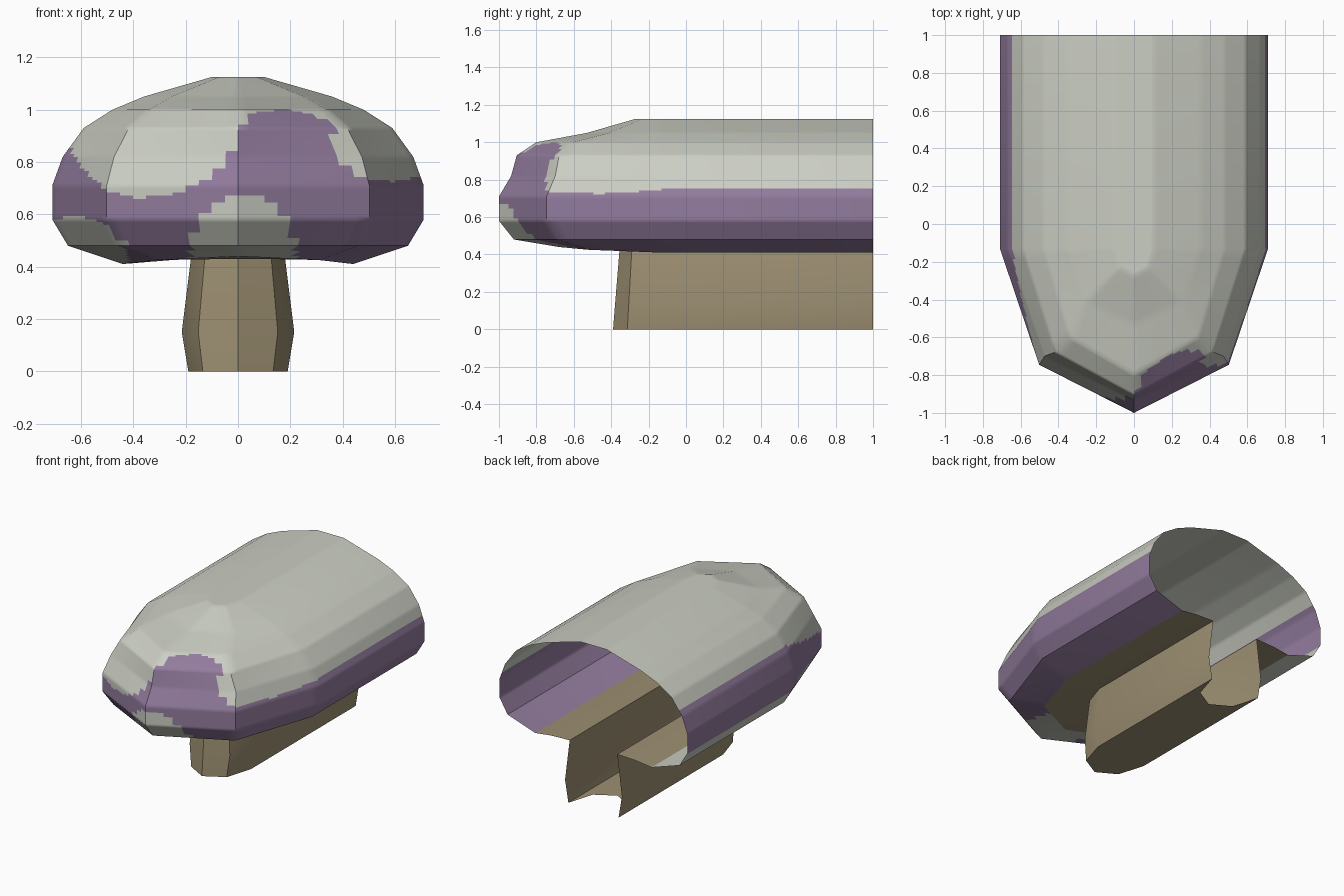
import bpy, bmesh, math

if "Cube" in bpy.data.objects:
    bpy.data.objects.remove(bpy.data.objects["Cube"])

CY = -0.13   # centre of the rounded front
BACK = 1.0   # open rear end


def material(name, rgb):
    m = bpy.data.materials.new(name)
    m.diffuse_color = (*rgb, 1)
    m.use_nodes = True
    m.node_tree.nodes["Principled BSDF"].inputs["Base Color"].default_value = m.diffuse_color
    return m


pale = material("pale_grey", (0.60, 0.62, 0.55))
purple = material("dusty_purple", (0.29, 0.20, 0.34))
tan = material("tan", (0.34, 0.28, 0.17))


def ring(sx, sz, fy, fz):
    """Half octagon round the front, with straight legs to the back."""
    pts = [(-sx, BACK, sz)]
    for k in range(5):
        a = math.pi * k / 4
        s = math.sin(a)
        pts.append((-sx * math.cos(a), CY + (fy - CY) * s, sz + (fz - sz) * s * s))
    return pts + [(sx, BACK, sz)]


def lerp(a, b, t):
    return tuple(p + (q - p) * t for p, q in zip(a, b))


def shell(name, profile, mats, n=1, rule=None, floor=False):
    """Skin the rings from top to bottom; n subdivides every facet."""
    rings = [ring(*p) for p in profile]
    bm = bmesh.new()
    for top, low in zip(rings, rings[1:]):
        for k in range(6):
            cols = n if 0 < k < 5 else 1
            for i in range(n):
                for j in range(cols):
                    def at(u, v):
                        return bm.verts.new(lerp(lerp(top[k], top[k + 1], u / cols),
                                                 lerp(low[k], low[k + 1], u / cols), v / n))
                    bm.faces.new((at(j, i), at(j, i + 1), at(j + 1, i + 1), at(j + 1, i)))
    if floor:  # underside with a scooped rear edge
        f = rings[-1][1:6]
        b = [(x, y + BACK - CY, z) for x, y, z in f]
        for k in range(4):
            bm.faces.new([bm.verts.new(p) for p in (f[k], b[k], b[k + 1], f[k + 1])])
    bmesh.ops.remove_doubles(bm, verts=bm.verts, dist=1e-4)
    if rule:
        for face in bm.faces:
            face.material_index = rule(face.calc_center_median())
    me = bpy.data.meshes.new(name)
    bm.to_mesh(me)
    bm.free()
    for m in mats:
        me.materials.append(m)
    ob = bpy.data.objects.new(name, me)
    bpy.context.collection.objects.link(ob)
    bpy.ops.object.select_all(action='DESELECT')
    ob.select_set(True)
    bpy.context.view_layer.objects.active = ob
    bpy.ops.object.shade_smooth_by_angle(angle=math.radians(40))
    return ob


# lower edge of the big pale area, as height over x
EDGE = [(-0.72, 0.865), (-0.645, 0.86), (-0.6, 0.78), (-0.5, 0.69), (-0.38, 0.66),
        (-0.25, 0.675), (-0.12, 0.73), (-0.03, 0.82), (0, 0.92), (0.05, 0.985),
        (0.17, 1.0), (0.3, 0.985), (0.36, 0.93), (0.38, 0.83), (0.43, 0.76),
        (0.5, 0.735), (0.6, 0.725), (0.72, 0.755)]


def cap_colour(c):
    for (x0, z0), (x1, z1) in zip(EDGE, EDGE[1:]):
        if x0 <= c.x <= x1 and c.z > z0 + (z1 - z0) * (c.x - x0) / (x1 - x0):
            return 0
    # two small spots at the rim
    if ((c.x - 0.02) / 0.2) ** 2 + ((c.z - 0.45) / 0.225) ** 2 < 1:
        return 0
    if ((c.x + 0.62) / 0.2) ** 2 + ((c.z - 0.42) / 0.17) ** 2 < 1:
        return 0
    return 1


# cap: side x, side z, front y, front z
shell("cap", [(0, 1.125, CY, 1.125), (0.10, 1.125, -0.27, 1.125), (0.36, 1.05, -0.53, 1.05),
              (0.48, 1.0, -0.80, 1.0), (0.59, 0.93, -0.905, 0.93), (0.67, 0.82, -0.935, 0.82),
              (0.71, 0.71, -1.0, 0.71), (0.71, 0.58, -1.0, 0.58), (0.65, 0.48, -0.92, 0.48),
              (0.44, 0.41, -0.68, 0.44)],
      [pale, purple], n=10, rule=cap_colour)

# underside of the cap
shell("cap_underside", [(0.44, 0.41, -0.68, 0.44), (0.32, 0.425, -0.5, 0.43),
                        (0.18, 0.43, -0.355, 0.43)], [tan])

# stem with its floor
shell("stem", [(0.18, 0.43, -0.355, 0.43), (0.215, 0.15, -0.378, 0.15),
               (0.19, 0, -0.39, 0)], [tan], floor=True)
